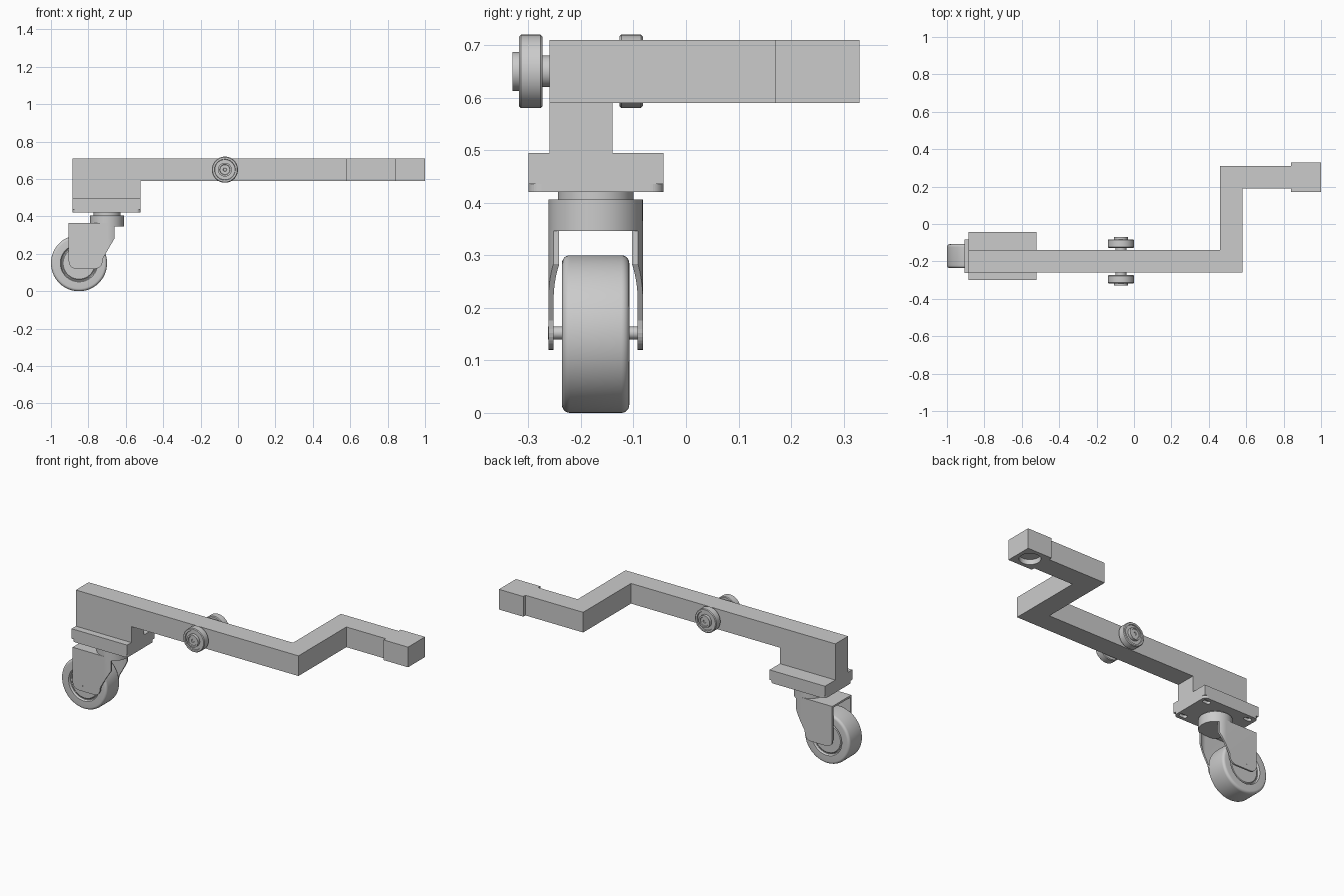
import bpy, bmesh
from math import sin, cos, pi, radians
from mathutils import Matrix, Vector

if "Cube" in bpy.data.objects:
    bpy.data.objects.remove(bpy.data.objects["Cube"])

CX, CY = -0.70, -0.172      # caster swivel axis
BY = -0.20                  # beam centre line


def finish(name, bm, smooth=True):
    bmesh.ops.recalc_face_normals(bm, faces=bm.faces)
    me = bpy.data.meshes.new(name)
    bm.to_mesh(me)
    bm.free()
    ob = bpy.data.objects.new(name, me)
    bpy.context.collection.objects.link(ob)
    if smooth:
        bpy.ops.object.select_all(action='DESELECT')
        ob.select_set(True)
        bpy.context.view_layer.objects.active = ob
        bpy.ops.object.shade_smooth_by_angle(angle=radians(35))
    return ob


def prism(name, pts, lo, hi, axis='z', smooth=False):
    """Extrude a 2D outline along z (x,y points) or along y (x,z points)."""
    bm = bmesh.new()
    put = (lambda p, h: (p[0], p[1], h)) if axis == 'z' else (lambda p, h: (p[0], h, p[1]))
    face = bm.faces.new([bm.verts.new(put(p, lo)) for p in pts])
    res = bmesh.ops.extrude_face_region(bm, geom=[face])
    vec = Vector(put((0, 0), hi - lo))
    bmesh.ops.translate(bm, vec=vec, verts=[v for v in res['geom'] if isinstance(v, bmesh.types.BMVert)])
    return finish(name, bm, smooth)


def box(name, x0, x1, y0, y1, z0, z1):
    return prism(name, [(x0, y0), (x1, y0), (x1, y1), (x0, y1)], z0, z1)


def arc(cx, cy, r, a0, a1, n=8, ry=None):
    ry = ry or r
    return [(cx + r * cos(radians(a0 + (a1 - a0) * i / n)),
             cy + ry * sin(radians(a0 + (a1 - a0) * i / n))) for i in range(n + 1)]


def rounded(x0, x1, y0, y1, r):
    return (arc(x1 - r, y1 - r, r, 0, 90) + arc(x0 + r, y1 - r, r, 90, 180)
            + arc(x0 + r, y0 + r, r, 180, 270) + arc(x1 - r, y0 + r, r, 270, 360))


def cylinder(name, r, x, y, z0, z1, n=48):
    return prism(name, arc(x, y, r, 0, 360, n)[:-1], z0, z1, smooth=True)


def lathe_y(name, profile, x, z, n=64):
    """Revolve (radius, y) points around an axis parallel to y."""
    bm = bmesh.new()
    vs = [bm.verts.new((r, y, 0)) for r, y in profile]
    es = [bm.edges.new(e) for e in zip(vs, vs[1:])]
    bmesh.ops.spin(bm, geom=vs + es, cent=(0, 0, 0), axis=(0, 1, 0),
                   angle=2 * pi, steps=n, use_merge=False)
    bmesh.ops.remove_doubles(bm, verts=bm.verts, dist=1e-5)
    bmesh.ops.translate(bm, vec=(x, 0, z), verts=bm.verts)
    return finish(name, bm)


def boolean(ob, tool, op='DIFFERENCE'):
    m = ob.modifiers.new(op.title(), 'BOOLEAN')
    m.operation, m.object, m.solver = op, tool, 'EXACT'
    bpy.context.view_layer.objects.active = ob
    bpy.ops.object.modifier_apply(modifier=m.name)
    bpy.data.objects.remove(tool)


# Cranked beam
prism('cranked_beam', [(-0.885, -0.26), (0.58, -0.26), (0.58, 0.19), (0.84, 0.19),
                       (0.84, 0.31), (0.46, 0.31), (0.46, -0.14), (-0.885, -0.14)], 0.59, 0.71)

# End block with a round socket underneath
end = box('end_block', 0.84, 1.0, 0.17, 0.33, 0.59, 0.71)
boolean(end, cylinder('socket_cutter', 0.058, 0.92, 0.25, 0.55, 0.62))

# Riser and mounting block
box('riser', -0.885, -0.52, -0.26, -0.14, 0.495, 0.59)
box('mounting_block', -0.885, -0.52, -0.30, -0.043, 0.436, 0.495)

# Caster top plate with four bolt slots
plate = prism('caster_plate', rounded(-0.885, -0.52, -0.30, -0.043, 0.025), 0.42, 0.436)
for sx in (-1, 1):
    for sy in (-1, 1):
        x, y = CX + sx * 0.14, CY + sy * 0.095
        slot = prism('slot_cutter', rounded(x - 0.024, x + 0.024, y - 0.0135, y + 0.0135, 0.013), 0.40, 0.45)
        boolean(plate, slot)

# Swivel neck and head
cylinder('swivel_neck', 0.072, CX, CY, 0.40, 0.42)
cylinder('swivel_head', 0.09, CX, CY, 0.346, 0.406)

# Fork: bent U wall trimmed to its side profile, plus a bridge on top
side = ([(-0.905, 0.365), (-0.66, 0.365), (-0.66, 0.283), (-0.722, 0.176)]
        + arc(-0.765, 0.16, 0.04, 0, -90) + arc(-0.865, 0.16, 0.04, -90, -180))
for name, s in (('fork_side_front', -1), ('fork_side_back', 1)):
    outer = [(-0.91, CY + s * 0.09)] + arc(CX, CY, 0.09, 90 * s, 20 * s, 16)
    inner = arc(CX, CY, 0.08, 20 * s, 90 * s, 16) + [(-0.91, CY + s * 0.08)]
    wall = prism(name, outer + inner, 0.08, 0.40, smooth=True)
    boolean(wall, prism('profile_cutter', side, -0.4, 0.1, 'y'), 'INTERSECT')
box('fork_bridge', -0.905, CX, CY - 0.085, CY + 0.085, 0.354, 0.365)

# Wheel with rounded tread edges and a grooved hub
half = [(0.012, 0.056), (0.085, 0.056), (0.09, 0.052), (0.095, 0.052), (0.10, 0.064)]
half += arc(0.135, 0.049, 0.015, 90, 0, 6)
profile = [(r, CY + y) for r, y in half] + [(r, CY - y) for r, y in reversed(half)]
lathe_y('wheel', profile, -0.85, 0.15)
lathe_y('wheel_axle', [(0, CY - 0.0905), (0.012, CY - 0.0905), (0.012, CY + 0.0905), (0, CY + 0.0905)],
        -0.85, 0.152, 24)

# Guide rollers on both sides of the beam
for name, s in (('front', -1), ('back', 1)):
    ring = [(0.03, 0.073), (0.066, 0.073), (0.07, 0.077), (0.07, 0.114), (0.066, 0.118),
            (0.056, 0.118), (0.054, 0.112), (0.03, 0.112)]
    cap = [(0.03, 0.11), (0.037, 0.11), (0.037, 0.13), (0.028, 0.13), (0.026, 0.125),
           (0.01, 0.125), (0.008, 0.12), (0, 0.12)]
    for part, prof in (('roller', ring), ('roller_cap', cap),
                       ('roller_spacer', [(0, 0.055), (0.03, 0.055), (0.03, 0.112), (0, 0.112)])):
        lathe_y(f'{name}_{part}', [(r, BY + s * y) for r, y in prof], -0.07, 0.65, 48)
